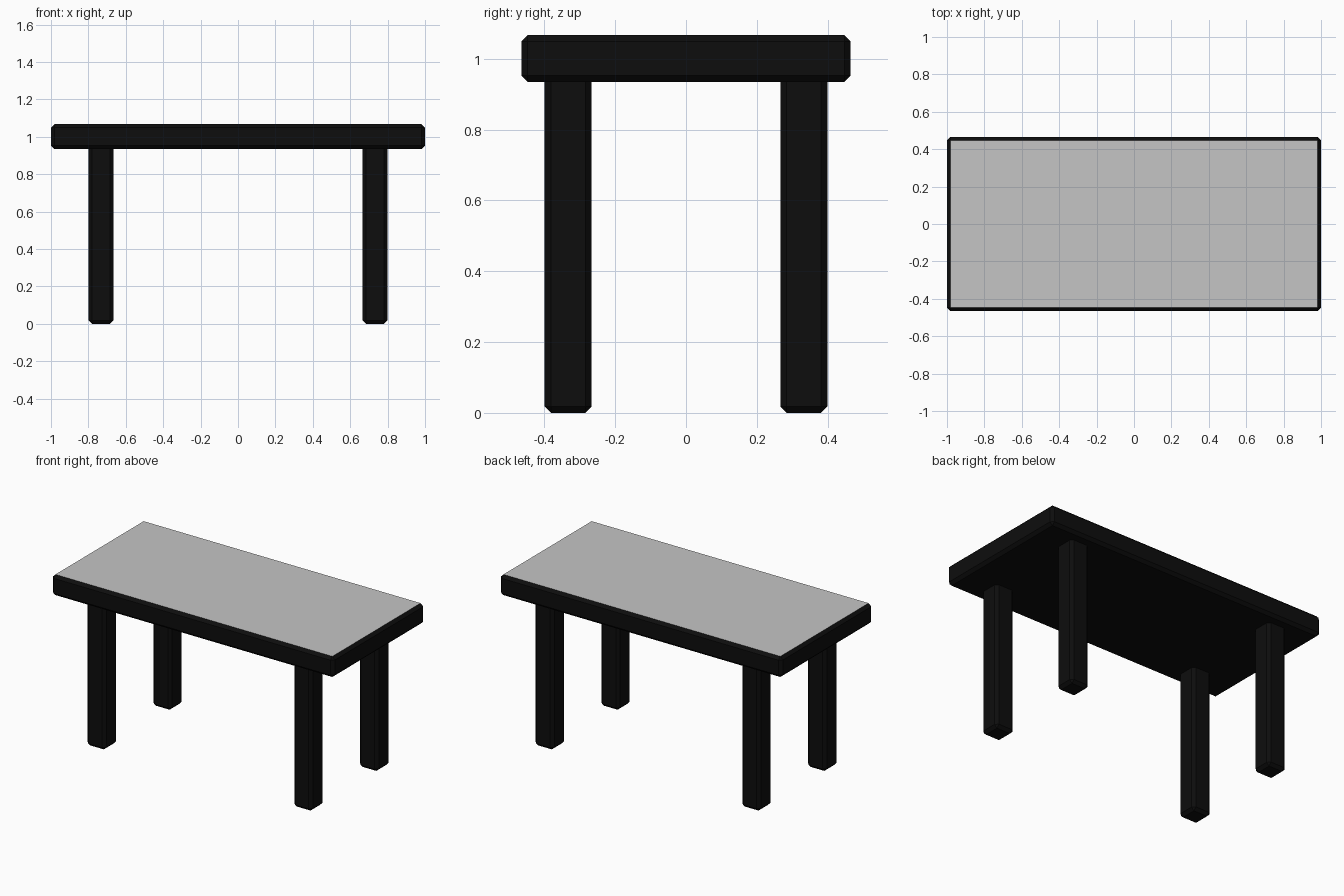
import bpy
import bmesh

if "Cube" in bpy.data.objects:
    bpy.data.objects.remove(bpy.data.objects["Cube"])


def material(name, rgb):
    m = bpy.data.materials.new(name)
    m.diffuse_color = (*rgb, 1.0)
    m.use_nodes = True
    m.node_tree.nodes["Principled BSDF"].inputs["Base Color"].default_value = m.diffuse_color
    return m


black = material("black", (0.004, 0.004, 0.004))
grey = material("light grey", (0.56, 0.56, 0.56))


def chamfered_box(name, lo, hi, chamfer, mats):
    """Box between two corners with every edge chamfered."""
    bm = bmesh.new()
    bmesh.ops.create_cube(bm, size=1)
    for v in bm.verts:
        v.co = [lo[i] if v.co[i] < 0 else hi[i] for i in range(3)]
    bmesh.ops.bevel(bm, geom=bm.edges[:], offset=chamfer, segments=1,
                    profile=0.5, affect='EDGES')
    bm.normal_update()
    # a second material goes on the flat upper face
    if len(mats) > 1:
        for f in bm.faces:
            f.material_index = 1 if f.normal.z > 0.99 else 0
    mesh = bpy.data.meshes.new(name)
    bm.to_mesh(mesh)
    bm.free()
    for m in mats:
        mesh.materials.append(m)
    ob = bpy.data.objects.new(name, mesh)
    bpy.context.collection.objects.link(ob)
    return ob


# Table top: black slab with a grey upper surface
chamfered_box("table_top", (-1, -0.465, 0.935), (1, 0.465, 1.067), 0.018,
              [black, grey])

# Four legs, running slightly up into the slab
for x, side in ((-0.733, "left"), (0.733, "right")):
    for y, end in ((-0.333, "front"), (0.333, "back")):
        chamfered_box(f"{end}_{side}_leg",
                      (x - 0.0665, y - 0.0665, 0),
                      (x + 0.0665, y + 0.0665, 0.98), 0.018, [black])
